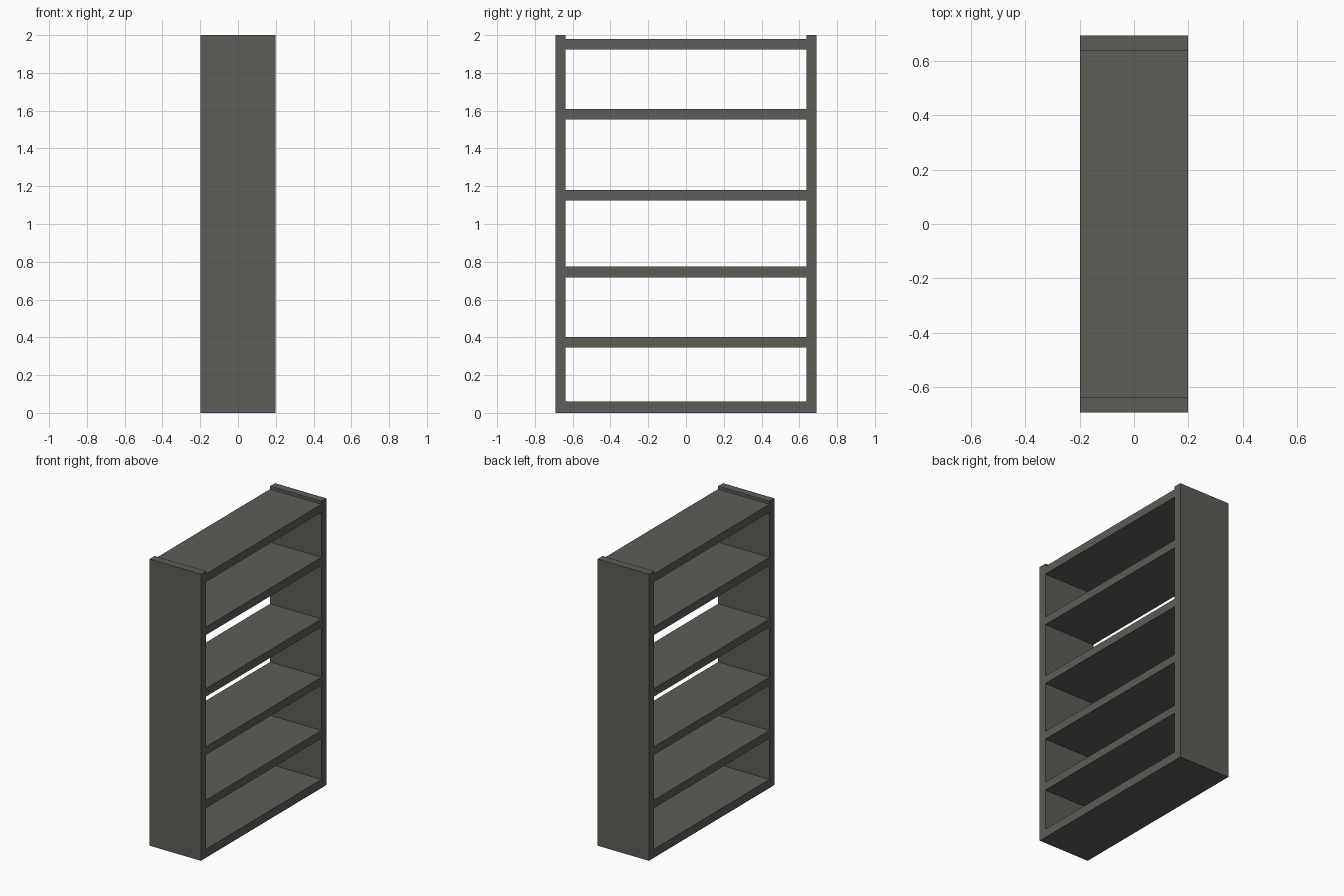
import bpy

cube = bpy.data.objects.get("Cube")
if cube:
    bpy.data.objects.remove(cube, do_unlink=True)

# Single painted finish
paint = bpy.data.materials.new("dark_warm_grey")
paint.use_nodes = True
colour = (0.11, 0.11, 0.095, 1)
paint.diffuse_color = colour
paint.node_tree.nodes["Principled BSDF"].inputs["Base Color"].default_value = colour

DEPTH = 0.396       # along x
HALF_WIDTH = 0.692  # along y
PANEL = 0.055
HEIGHT = 2.0


def box(name, y0, y1, z0, z1):
    bpy.ops.mesh.primitive_cube_add(size=1, location=(0, (y0 + y1) / 2, (z0 + z1) / 2))
    ob = bpy.context.object
    ob.name = name
    ob.scale = (DEPTH, y1 - y0, z1 - z0)
    bpy.ops.object.transform_apply(location=False, rotation=False, scale=True)
    ob.data.materials.append(paint)
    return ob


# Upright end panels
inner = HALF_WIDTH - PANEL
box("front_panel", -HALF_WIDTH, -inner, 0, HEIGHT)
box("back_panel", inner, HALF_WIDTH, 0, HEIGHT)

# Shelves between the panels, the top one slightly recessed
shelf_tops = {
    "bottom_shelf": 0.06,
    "lower_shelf": 0.402,
    "lower_middle_shelf": 0.774,
    "upper_middle_shelf": 1.18,
    "upper_shelf": 1.61,
    "top_shelf": 1.98,
}
for name, top in shelf_tops.items():
    thickness = 0.06 if name == "bottom_shelf" else 0.056
    box(name, -inner, inner, top - thickness, top)
